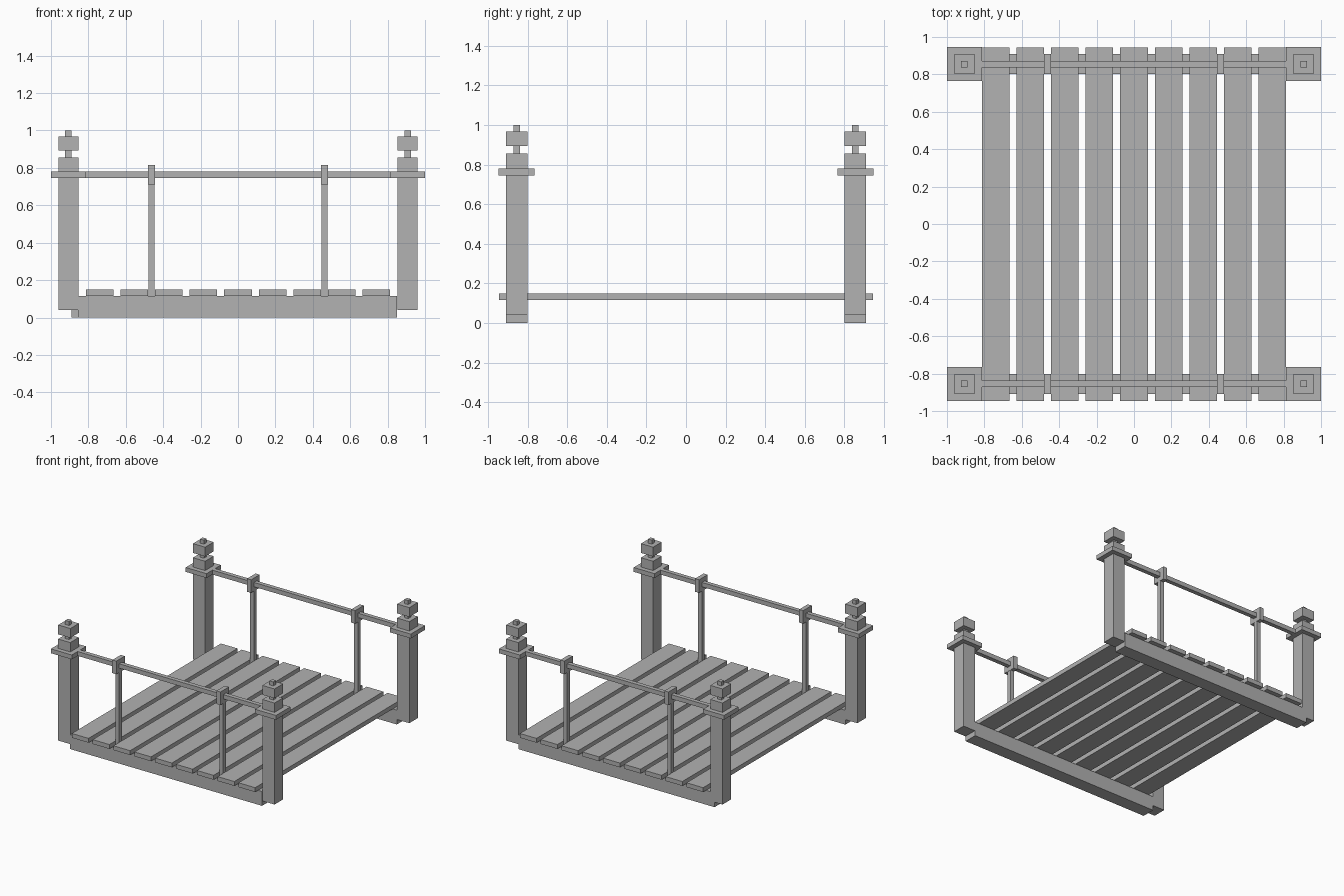
import bpy

if "Cube" in bpy.data.objects:
    bpy.data.objects.remove(bpy.data.objects["Cube"], do_unlink=True)

grey = bpy.data.materials.new("plain grey")
grey.use_nodes = True
colour = (0.445, 0.445, 0.445, 1)
grey.diffuse_color = colour
grey.node_tree.nodes["Principled BSDF"].inputs["Base Color"].default_value = colour


def box(name, x, y, z):
    """Box from (min, max) ranges on each axis."""
    ranges = (x, y, z)
    bpy.ops.mesh.primitive_cube_add(size=1, location=[(a + b) / 2 for a, b in ranges])
    obj = bpy.context.object
    obj.name = name
    obj.scale = [b - a for a, b in ranges]
    bpy.ops.object.transform_apply(location=False, rotation=False, scale=True)
    obj.data.materials.append(grey)
    return obj


def around(centre, width):
    return (centre - width / 2, centre + width / 2)


POST_X, SIDE_Y = 0.907, 0.855
DECK_Z, PLANK_TOP = 0.115, 0.15
PITCH = 0.185
RAIL_Z = (0.745, 0.78)

# Deck planks
for i in range(9):
    box(f"plank_{i + 1}", around((i - 4) * PITCH, 0.148), (-0.945, 0.945), (DECK_Z, PLANK_TOP))

for side, sy in (("front", -1), ("back", 1)):
    y = sy * SIDE_Y
    # Beam under the planks; the back one runs a little past the post face
    left_end = -0.89 if sy > 0 else -0.855
    box(f"{side}_beam", (left_end, 0.85), around(y, 0.108), (0, DECK_Z))
    # Handrail between the posts
    box(f"{side}_rail", (-0.82, 0.82), around(y, 0.034), RAIL_Z)

    for end, sx in (("right", -1), ("left", 1)):
        tag = f"{side}_{end}"
        x = sx * POST_X
        # Corner post with collar and finial
        box(f"{tag}_post", around(x, 0.108), around(y, 0.108), (0.04, 0.855))
        box(f"{tag}_collar", around(x, 0.186), around(y, 0.182), RAIL_Z)
        box(f"{tag}_finial_neck", around(x, 0.034), around(y, 0.034), (0.855, 0.893))
        box(f"{tag}_finial_block", around(x, 0.108), around(y, 0.108), (0.893, 0.968))
        box(f"{tag}_finial_tip", around(x, 0.034), around(y, 0.034), (0.968, 1.0))
        # Baluster standing in a plank gap, with a bracket over the rail
        bx = sx * PITCH * 2.5
        box(f"{tag}_baluster", around(bx, 0.034), around(y, 0.034), (DECK_Z, 0.71))
        box(f"{tag}_bracket", around(bx, 0.036), around(y, 0.108), (0.71, 0.815))
